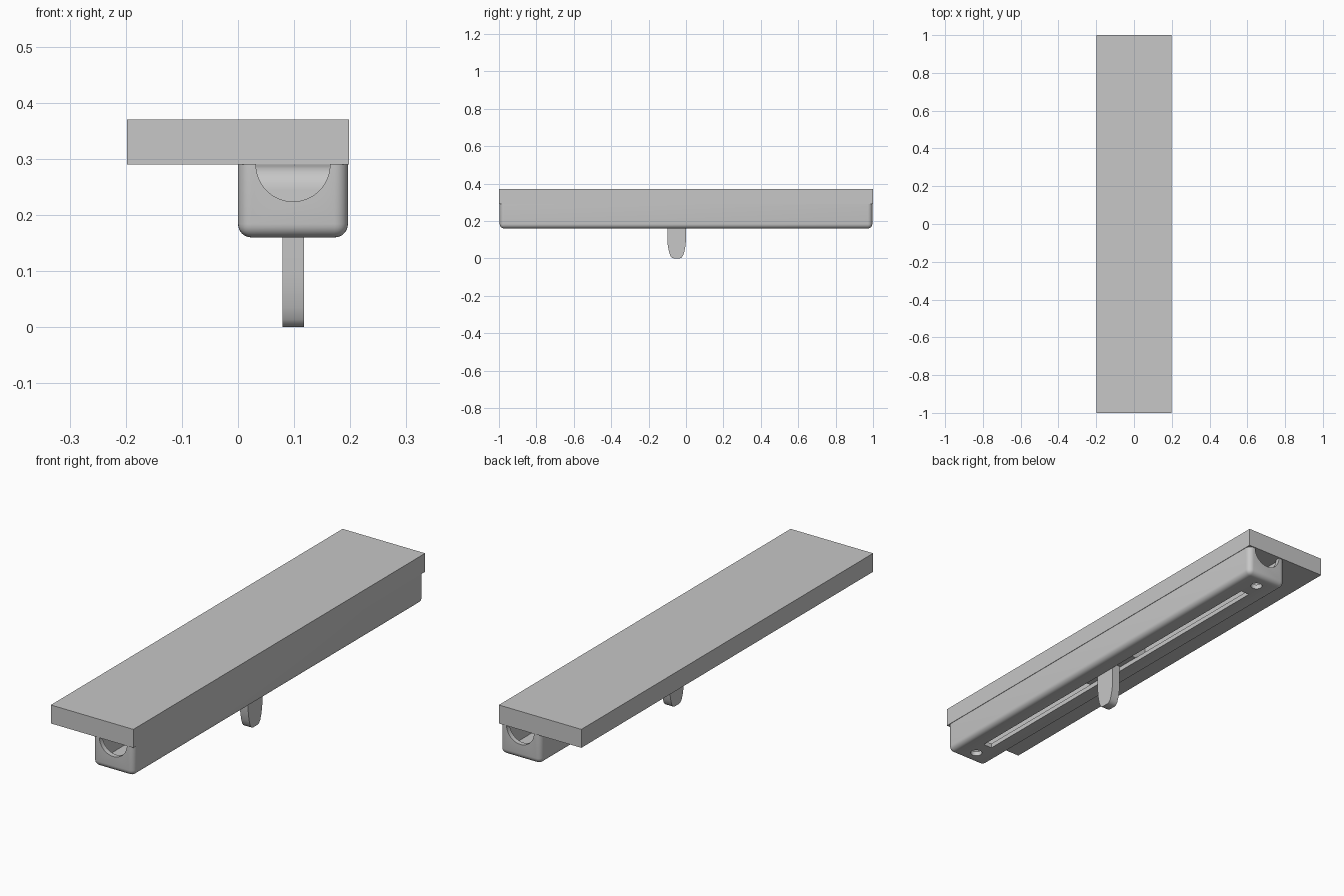
import bpy, bmesh, math
from mathutils import Matrix

cube = bpy.data.objects.get("Cube")
if cube:
    bpy.data.objects.remove(cube, do_unlink=True)

grey = bpy.data.materials.new("plain grey")
grey.use_nodes = True
grey.diffuse_color = (0.57, 0.57, 0.57, 1)
grey.node_tree.nodes["Principled BSDF"].inputs["Base Color"].default_value = (0.57, 0.57, 0.57, 1)

CX = 0.098       # middle of the tray across x
TOP = 0.29       # underside of the shelf


def finish(name, bm):
    bmesh.ops.recalc_face_normals(bm, faces=bm.faces)
    mesh = bpy.data.meshes.new(name)
    bm.to_mesh(mesh)
    bm.free()
    mesh.materials.append(grey)
    obj = bpy.data.objects.new(name, mesh)
    bpy.context.collection.objects.link(obj)
    return obj


def box(name, lo, hi, radius=0.0, rounded=None):
    """Box between two corners; edges that pass the rule are rounded."""
    bm = bmesh.new()
    bmesh.ops.create_cube(bm, size=1)
    for v in bm.verts:
        v.co = [(a + b) / 2 + c * (b - a) for a, b, c in zip(lo, hi, v.co)]
    if rounded:
        edges = [e for e in bm.edges if rounded(e)]
        bmesh.ops.bevel(bm, geom=edges, offset=radius, segments=6, profile=0.5, affect='EDGES')
    return finish(name, bm)


def cylinder(name, centre, radius, length, along_y=False):
    bm = bmesh.new()
    turn = Matrix.Rotation(math.pi / 2, 4, 'X') if along_y else Matrix()
    bmesh.ops.create_cone(bm, cap_ends=True, segments=48, radius1=radius, radius2=radius,
                          depth=length, matrix=Matrix.Translation(centre) @ turn)
    return finish(name, bm)


def select_only(obj):
    bpy.ops.object.select_all(action='DESELECT')
    obj.select_set(True)
    bpy.context.view_layer.objects.active = obj


def cut(obj, cutter):
    cutter.hide_render = True
    select_only(obj)
    mod = obj.modifiers.new("cut", 'BOOLEAN')
    mod.operation = 'DIFFERENCE'
    mod.solver = 'EXACT'
    mod.object = cutter
    bpy.ops.object.modifier_apply(modifier=mod.name)
    bpy.data.objects.remove(cutter, do_unlink=True)


def smooth(obj):
    select_only(obj)
    bpy.ops.object.shade_smooth_by_angle(angle=math.radians(35))


# Flat shelf
box("shelf", (-0.198, -1, TOP), (0.198, 1, 0.37))

# Rounded hollow tray below the shelf, open at the top
tray = box("tray", (0, -0.996, 0.16), (0.196, 0.996, TOP), 0.024,
           lambda e: min(v.co.z for v in e.verts) < 0.2)
cut(tray, box("cavity", (0.02, -0.975, 0.18), (0.176, 0.975, 0.35)))
cut(tray, cylinder("end_openings", (CX, 0, TOP), 0.066, 2.2, True))
cut(tray, box("slot", (CX - 0.021, -0.85, 0.1), (CX + 0.021, 0.85, 0.2)))
for side in (-1, 1):
    cut(tray, cylinder("screw_hole", (CX, side * 0.925, 0.17), 0.024, 0.1))
smooth(tray)

# Sliding carriage inside the tray, its upper ends rounded
carriage = box("carriage", (0.024, -0.2, 0.182), (0.172, 0.1, 0.288), 0.043,
               lambda e: all(v.co.z > 0.28 for v in e.verts)
               and abs(e.verts[0].co.y - e.verts[1].co.y) < 0.01)
smooth(carriage)

# Lever blade: tapered profile extruded across x
half = [(0.05, 0.2), (0.05, 0.1), (0.047, 0.065), (0.041, 0.035),
        (0.034, 0.014), (0.026, 0.004), (0.015, 0)]
outline = half + [(-y, z) for y, z in reversed(half)]
bm = bmesh.new()
face = bm.faces.new([bm.verts.new((0.079, y - 0.05, z)) for y, z in outline])
moved = bmesh.ops.extrude_face_region(bm, geom=[face])["geom"]
bmesh.ops.translate(bm, vec=(0.039, 0, 0),
                    verts=[g for g in moved if isinstance(g, bmesh.types.BMVert)])
smooth(finish("lever", bm))
